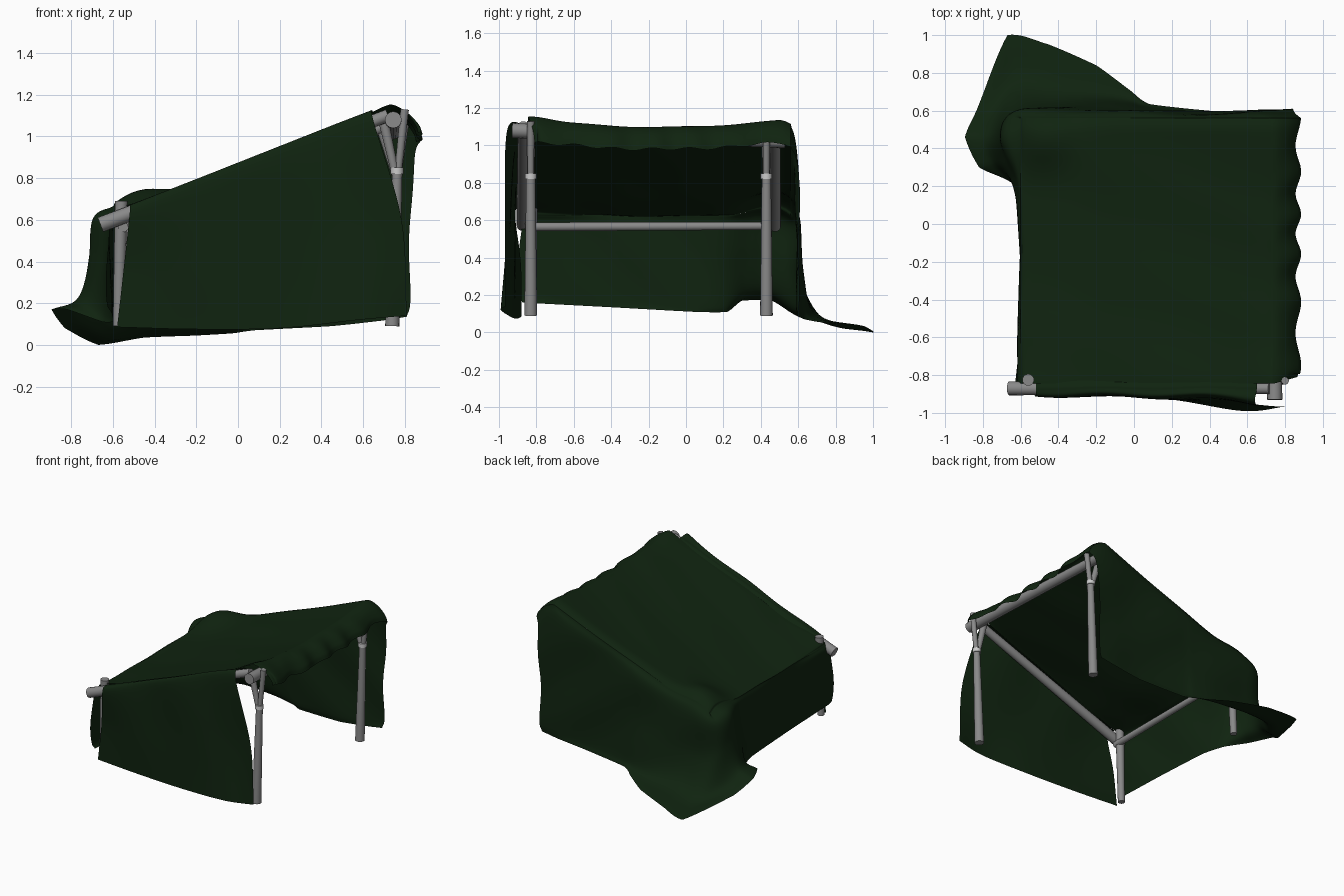
import bpy, bmesh, math
from mathutils import Vector

if "Cube" in bpy.data.objects:
    bpy.data.objects.remove(bpy.data.objects["Cube"])


def material(name, color):
    m = bpy.data.materials.new(name)
    m.diffuse_color = color
    m.use_nodes = True
    m.node_tree.nodes["Principled BSDF"].inputs["Base Color"].default_value = m.diffuse_color
    return m


green = material("dark_green_canvas", (0.005, 0.017, 0.005, 1))
wood = material("dark_grey_wood", (0.25, 0.25, 0.25, 1))


def spline(pts, t):
    """Point on a smooth curve through pts, t runs 0..len-1."""
    n = len(pts) - 1
    i = min(max(int(t), 0), n - 1)
    f = t - i
    p1, p2 = Vector(pts[i]), Vector(pts[i + 1])
    p0 = Vector(pts[i - 1]) if i > 0 else 2 * p1 - p2
    p3 = Vector(pts[i + 2]) if i + 2 <= n else 2 * p2 - p1
    return 0.5 * (2 * p1 + (p2 - p0) * f + (2 * p0 - 5 * p1 + 4 * p2 - p3) * f * f
                  + (3 * p1 - p0 - 3 * p2 + p3) * f ** 3)


def linear(pts, t):
    """Point on the straight-sided path through pts."""
    i = min(int(t), len(pts) - 2)
    return Vector(pts[i]).lerp(Vector(pts[i + 1]), t - i)


def sheet(name, func, nu, nv):
    """Smooth cloth surface from func(u, v) with u, v in 0..1."""
    bm = bmesh.new()
    g = [[bm.verts.new(func(i / nu, j / nv)) for j in range(nv + 1)] for i in range(nu + 1)]
    for i in range(nu):
        for j in range(nv):
            bm.faces.new((g[i][j], g[i + 1][j], g[i + 1][j + 1], g[i][j + 1]))
    bmesh.ops.recalc_face_normals(bm, faces=bm.faces)
    me = bpy.data.meshes.new(name)
    bm.to_mesh(me)
    bm.free()
    me.shade_smooth()
    me.materials.append(green)
    bpy.context.collection.objects.link(bpy.data.objects.new(name, me))


def pole(name, a, b, r1, r2, mat=wood):
    """Tapered round pole from a to b."""
    a, b = Vector(a), Vector(b)
    d = b - a
    bpy.ops.mesh.primitive_cone_add(vertices=16, radius1=r1, radius2=r2, depth=d.length,
                                    location=(a + b) / 2,
                                    rotation=d.to_track_quat('Z', 'Y').to_euler())
    ob = bpy.context.object
    ob.name = name
    bpy.ops.object.shade_smooth_by_angle()
    if mat:
        ob.data.materials.append(mat)


# Roof: sloped profile (x, z) with the flap hanging over the ridge pole
ROOF = [(-.60, .63), (-.56, .665), (-.3, .74), (0, .855), (.35, .985), (.68, 1.12),
        (.745, 1.14), (.81, 1.11), (.855, 1.06), (.87, 1.02)]


def roof_point(u, y):
    x, z = spline(ROOF, u)
    v = min(max((y + .82) / 1.38, 0), 1)
    z -= .04 * math.sin(math.pi * v) * min(1, u)                           # sag
    z += .06 * math.exp(-((x + .48) / .16) ** 2 - ((y - .45) / .15) ** 2)  # lift on rear post
    z += .02 * math.exp(-((x - .7) / .1) ** 2 - ((y + .8) / .12) ** 2)     # lift on front post
    z -= 5 * max(0, y - .49) ** 2
    flap = max(0, x - .74) / .13
    x += flap * .015 * math.sin(y * 24 + 1.2 * math.sin(y * 5))
    z += flap * .007 * math.sin(y * 31 + 1)
    z += .005 * math.sin(5 * x + 7 * y) * math.sin(6 * y)
    if y < -.8:
        y += min(flap, 1) * .035
    return Vector((x, y, z))


sheet("roof_cover", lambda u, v: roof_point(u * 9, -.845 + 1.405 * v), 72, 56)

# Left and rear walls: (roof u, roof y), middle point, hem point
WALL = [((0, -.845), (-.63, -.89, .38), (-.61, -.875, .16)),
        ((0, -.4), (-.605, -.4, .36), (-.60, -.4, .135)),
        ((0, 0), (-.61, .02, .36), (-.60, .05, .11)),
        ((0, .25), (-.63, .20, .37), (-.65, .22, .11)),
        ((0, .42), (-.69, .34, .42), (-.82, .30, .17)),
        ((0, .50), (-.72, .45, .42), (-.895, .46, .17)),
        ((0, .56), (-.69, .56, .36), (-.83, .61, .08)),
        ((.7, .56), (-.60, .615, .30), (-.67, 1.0, .0)),
        ((1.4, .56), (-.45, .62, .31), (-.45, .95, .035)),
        ((2.3, .56), (-.22, .62, .33), (-.20, .84, .045)),
        ((2.9, .56), (-.04, .61, .38), (-.03, .715, .055)),
        ((3.3, .56), (.08, .60, .45), (.08, .635, .07)),
        ((4.3, .56), (.45, .59, .50), (.45, .595, .09)),
        ((6, .56), (.70, .60, .55), (.68, .60, .115)),
        ((9, .56), (.83, .605, .60), (.81, .60, .135))]


def wall_rows(st):
    rim, mid, hem = roof_point(*st[0]), Vector(st[1]), Vector(st[2])
    sh, low = rim.lerp(mid, .75), mid.lerp(hem, .3)
    sh.z = rim.z + (mid.z - rim.z) * .22
    low.z = mid.z + (hem.z - mid.z) * .8
    return [sh, mid, low]


rims = [s[0] for s in WALL]
hems = [s[2] for s in WALL]
rows = list(zip(*[wall_rows(s) for s in WALL]))


def wall_point(u, v):
    t = u * (len(WALL) - 1)
    hem = linear(hems, t).lerp(spline(hems, t), .4)
    p = spline([roof_point(*linear(rims, t))] + [spline(r, t) for r in rows] + [hem], v * 4)
    w = .008 * math.sin(math.pi * v)
    p.x += w * math.sin(9 * p.z + 11 * p.y)
    p.y += w * math.sin(8 * p.x + 10 * p.z)
    p.z = max(p.z, 0)
    return p


sheet("left_and_rear_wall", wall_point, 126, 32)


# Front wall draped over the sloped pole: top x, fold y, middle point, hem point
def pole_z(x):
    return .605 + .38 * (x + .585)


FRONT = [(-.52, -.91, (-.55, -.885, .35), (-.58, -.88, .085)),
         (-.2, -.915, (-.2, -.91, .40), (-.2, -.90, .075)),
         (.2, -.918, (.2, -.925, .45), (.2, -.93, .08)),
         (.48, -.93, (.55, -.955, .52), (.58, -.99, .12)),
         (.65, -.95, (.785, -.965, .60), (.81, -.965, .14))]
front_rows = list(zip(*[[(x, -.825, pole_z(x) + .02), (x, -.87, pole_z(x) + .042),
                         (x, y, pole_z(x)), m, h] for x, y, m, h in FRONT]))


def front_point(u, v):
    p = spline([spline(r, u * 4) for r in front_rows], v * 4)
    p.y += .008 * math.sin(math.pi * v) ** 2 * math.sin(10 * p.x + 4 * p.z)
    return p


sheet("front_wall", front_point, 56, 32)

# Tall forked posts on the open right side, with rope bindings
for side, y, top in (("front", -.83, 1.13), ("rear", .43, 1.06)):
    pole(side + "_right_post", (.74, y, .09), (.765, y, .85), .034, .024)
    pole(side + "_fork_inner", (.76, y, .80), (.695, y, top - .04), .018, .025)
    pole(side + "_fork_outer", (.765, y, .80), (.80, y, top), .017, .020)
    pole(side + "_rope_binding", (.763, y, .82), (.763, y, .85), .031, .031, None)

# Short posts on the low left side
pole("front_left_post", (-.575, -.825, .09), (-.56, -.825, .69), .025, .031)
pole("rear_left_post", (-.565, .43, .09), (-.535, .43, .665), .025, .030)

# Cross poles along the depth and sloped poles under the roof edges
pole("ridge_pole", (.745, -.93, 1.08), (.745, .53, 1.02), .040, .034)
pole("low_cross_pole", (-.55, -.86, .565), (-.55, .49, .57), .024, .021)
pole("front_sloped_pole", (-.66, -.87, pole_z(-.66)), (.72, -.87, pole_z(.72)), .037, .030)
pole("rear_sloped_pole", (-.56, .475, pole_z(-.56) - .045), (.72, .475, pole_z(.72) - .045), .033, .030)
